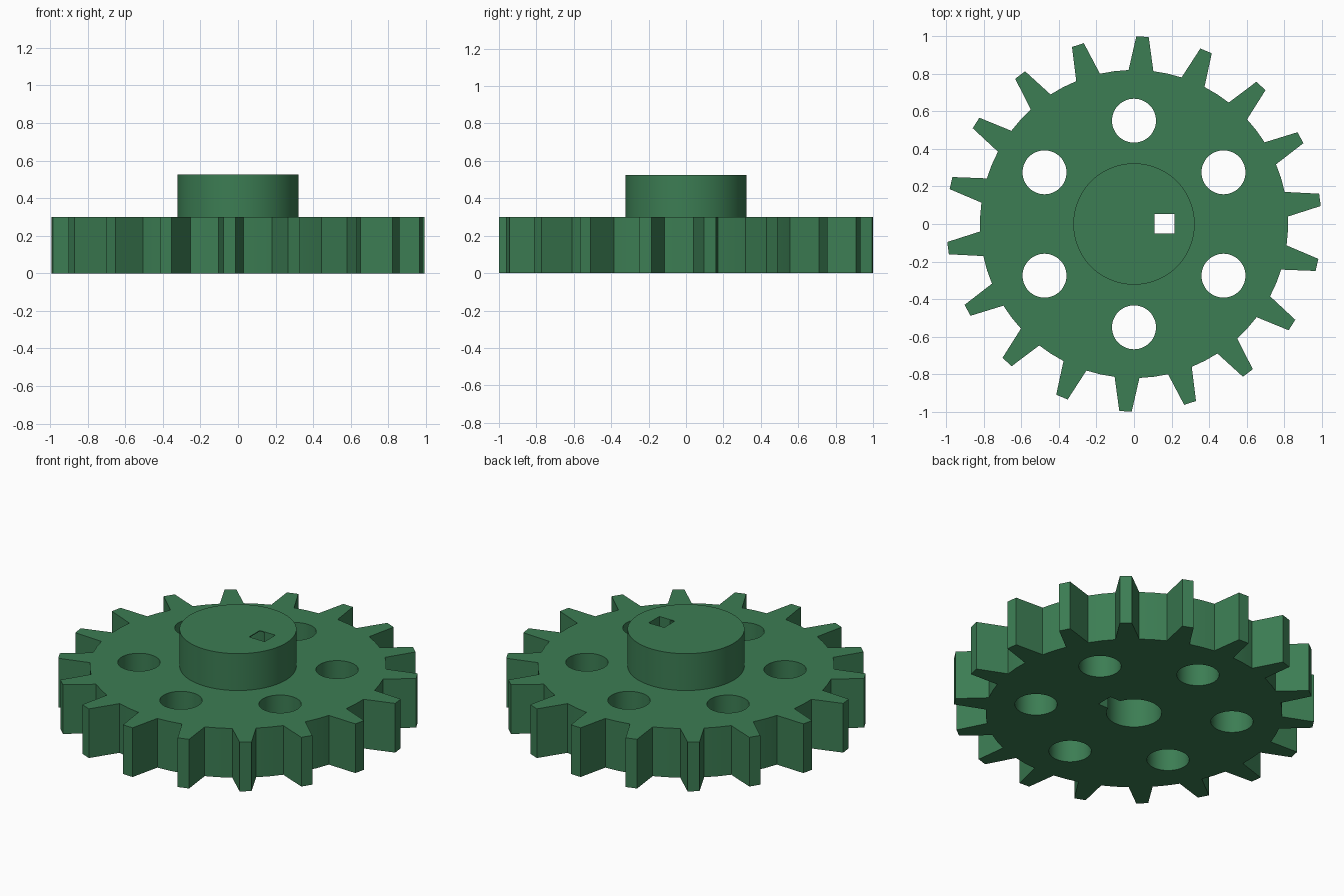
import bpy, bmesh
from math import cos, sin, tau, radians, asin
from mathutils import Vector

if "Cube" in bpy.data.objects:
    bpy.data.objects.remove(bpy.data.objects["Cube"])

TEETH, PHASE = 18, radians(7.4)
ROOT, TIP = 0.82, 0.998
ROOT_HALF, TIP_HALF = 0.066, 0.033
PLATE_TOP, HUB_TOP = 0.30, 0.525
HUB_R, BORE_R = 0.323, 0.153

green = bpy.data.materials.new("gear green")
green.use_nodes = True
colour = (0.045, 0.205, 0.087, 1)
green.diffuse_color = colour
green.node_tree.nodes["Principled BSDF"].inputs["Base Color"].default_value = colour


def prism(name, outline, bottom, top):
    """Extrude a closed outline from bottom to top."""
    bm = bmesh.new()
    face = bm.faces.new([bm.verts.new((x, y, bottom)) for x, y in outline])
    new = bmesh.ops.extrude_face_region(bm, geom=[face])["geom"]
    moved = [v for v in new if isinstance(v, bmesh.types.BMVert)]
    bmesh.ops.translate(bm, verts=moved, vec=(0, 0, top - bottom))
    bmesh.ops.recalc_face_normals(bm, faces=bm.faces)
    mesh = bpy.data.meshes.new(name)
    bm.to_mesh(mesh)
    bm.free()
    mesh.materials.append(green)
    obj = bpy.data.objects.new(name, mesh)
    bpy.context.collection.objects.link(obj)
    return obj


def circle(radius, sides, cx=0, cy=0):
    return [(cx + radius * cos(tau * i / sides), cy + radius * sin(tau * i / sides))
            for i in range(sides)]


def cut(target, cutter):
    """Subtract the cutter, then remove it."""
    cutter.hide_render = True
    mod = target.modifiers.new("cut", "BOOLEAN")
    mod.operation, mod.solver, mod.object = "DIFFERENCE", "EXACT", cutter
    bpy.context.view_layer.update()
    evaluated = target.evaluated_get(bpy.context.evaluated_depsgraph_get())
    mesh = bpy.data.meshes.new_from_object(evaluated)
    target.modifiers.clear()
    target.data = mesh
    bpy.data.objects.remove(cutter)


# Toothed outline: straight-sided teeth with shallow arcs between them
outline = []
root_angle = asin(ROOT_HALF / ROOT)
for k in range(TEETH):
    a = PHASE + tau * k / TEETH
    along, across = Vector((cos(a), sin(a))), Vector((-sin(a), cos(a)))
    for r, w in ((ROOT, -ROOT_HALF), (TIP, -TIP_HALF), (TIP, TIP_HALF), (ROOT, ROOT_HALF)):
        reach = (r * r - w * w) ** 0.5 if r == ROOT else r
        outline.append(tuple(along * reach + across * w))
    middle = a + tau / TEETH / 2
    outline.append((ROOT * cos(middle), ROOT * sin(middle)))

gear_plate = prism("gear_plate", outline, 0, PLATE_TOP)
hub = prism("hub", circle(HUB_R, 96), PLATE_TOP, HUB_TOP)

# Ring of six lightening holes
for k in range(6):
    a = radians(30 + 60 * k)
    cut(gear_plate, prism("hole_cutter", circle(0.117, 48, 0.55 * cos(a), 0.55 * sin(a)),
                          -0.1, PLATE_TOP + 0.1))

# Shaft bore, closed at the hub top, and the square keyway running right through
keyway = [(0.11, -0.05), (0.215, -0.05), (0.215, 0.053), (0.11, 0.053)]
for part in (gear_plate, hub):
    cut(part, prism("bore_cutter", circle(BORE_R, 64), -0.1, HUB_TOP - 0.005))
    cut(part, prism("keyway_cutter", keyway, -0.1, HUB_TOP + 0.1))

# Smooth the round walls, keep the teeth and rims crisp
for part in (gear_plate, hub):
    bpy.ops.object.select_all(action="DESELECT")
    part.select_set(True)
    bpy.context.view_layer.objects.active = part
    bpy.ops.object.shade_smooth_by_angle(angle=radians(20))
